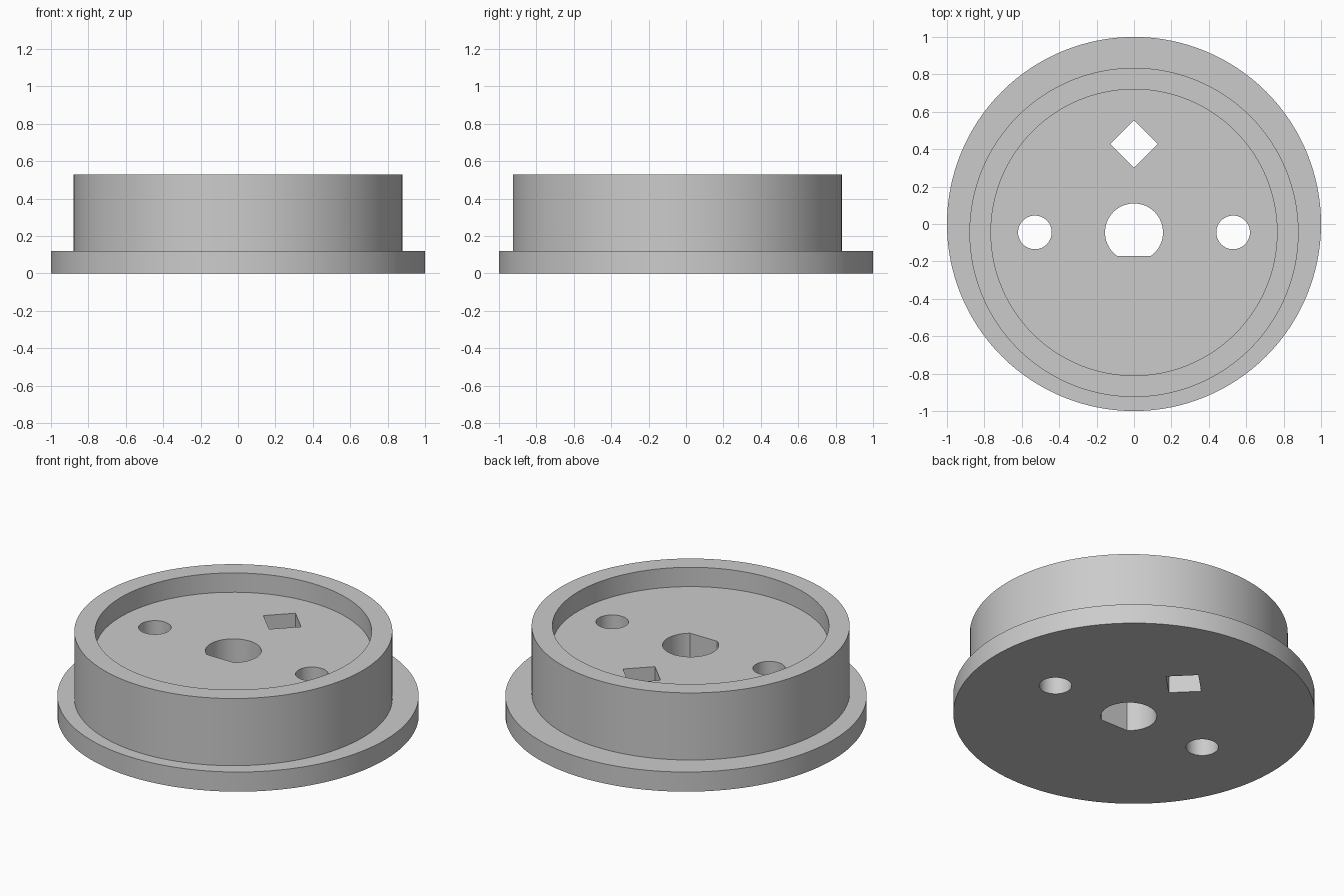
import bpy
import math

old = bpy.data.objects.get("Cube")
if old:
    bpy.data.objects.remove(old, do_unlink=True)

AXIS_Y = -0.045   # the drum and bores sit slightly forward of the flange centre
FLANGE_TOP, FLOOR, RIM = 0.12, 0.412, 0.53

grey = bpy.data.materials.new("plain grey")
grey.use_nodes = True
colour = (0.6, 0.6, 0.6, 1)
grey.diffuse_color = colour
grey.node_tree.nodes["Principled BSDF"].inputs["Base Color"].default_value = colour


def prism(name, radius, x, y, low, high, sides=128):
    bpy.ops.mesh.primitive_cylinder_add(
        vertices=sides, radius=radius, depth=high - low,
        location=(x, y, (low + high) / 2))
    obj = bpy.context.object
    obj.name = obj.data.name = name
    obj.data.materials.append(grey)
    return obj


def combine(target, tool, operation):
    mod = target.modifiers.new(tool.name, 'BOOLEAN')
    mod.operation = operation
    mod.solver = 'EXACT'
    mod.object = tool
    bpy.ops.object.select_all(action='DESELECT')
    target.select_set(True)
    bpy.context.view_layer.objects.active = target
    bpy.ops.object.modifier_apply(modifier=mod.name)
    bpy.data.objects.remove(tool, do_unlink=True)


# Flange with the raised drum
body = prism("flanged_hub", 1, 0, 0, 0, FLANGE_TOP)
combine(body, prism("drum", 0.88, 0, AXIS_Y, FLANGE_TOP / 2, RIM), 'UNION')

# Shallow recess inside the rim
combine(body, prism("recess", 0.765, 0, AXIS_Y, FLOOR, 1), 'DIFFERENCE')

# D-shaped centre bore: clamp the front of a round cutter to a flat
bore = prism("centre_bore", 0.155, 0, AXIS_Y, -0.2, 0.8, 64)
bpy.ops.mesh.primitive_cube_add(size=1, location=(0, 0.33, 0.3))
keep = bpy.context.object
keep.scale = (1, 1, 2)   # its front face forms the flat at y = -0.17
keep.name = "bore_flat"
combine(bore, keep, 'INTERSECT')
combine(body, bore, 'DIFFERENCE')

# Two side holes
for side in (-1, 1):
    hole = prism("side_hole", 0.09, side * 0.53, AXIS_Y, -0.2, 0.8, 48)
    combine(body, hole, 'DIFFERENCE')

# Diamond hole at the back
combine(body, prism("diamond_hole", 0.127, 0, 0.427, -0.2, 0.8, 4), 'DIFFERENCE')

# One material, smooth walls with crisp edges
body.data.materials.clear()
body.data.materials.append(grey)
for face in body.data.polygons:
    face.material_index = 0
bpy.ops.object.select_all(action='DESELECT')
body.select_set(True)
bpy.context.view_layer.objects.active = body
bpy.ops.object.shade_smooth_by_angle(angle=math.radians(30))
